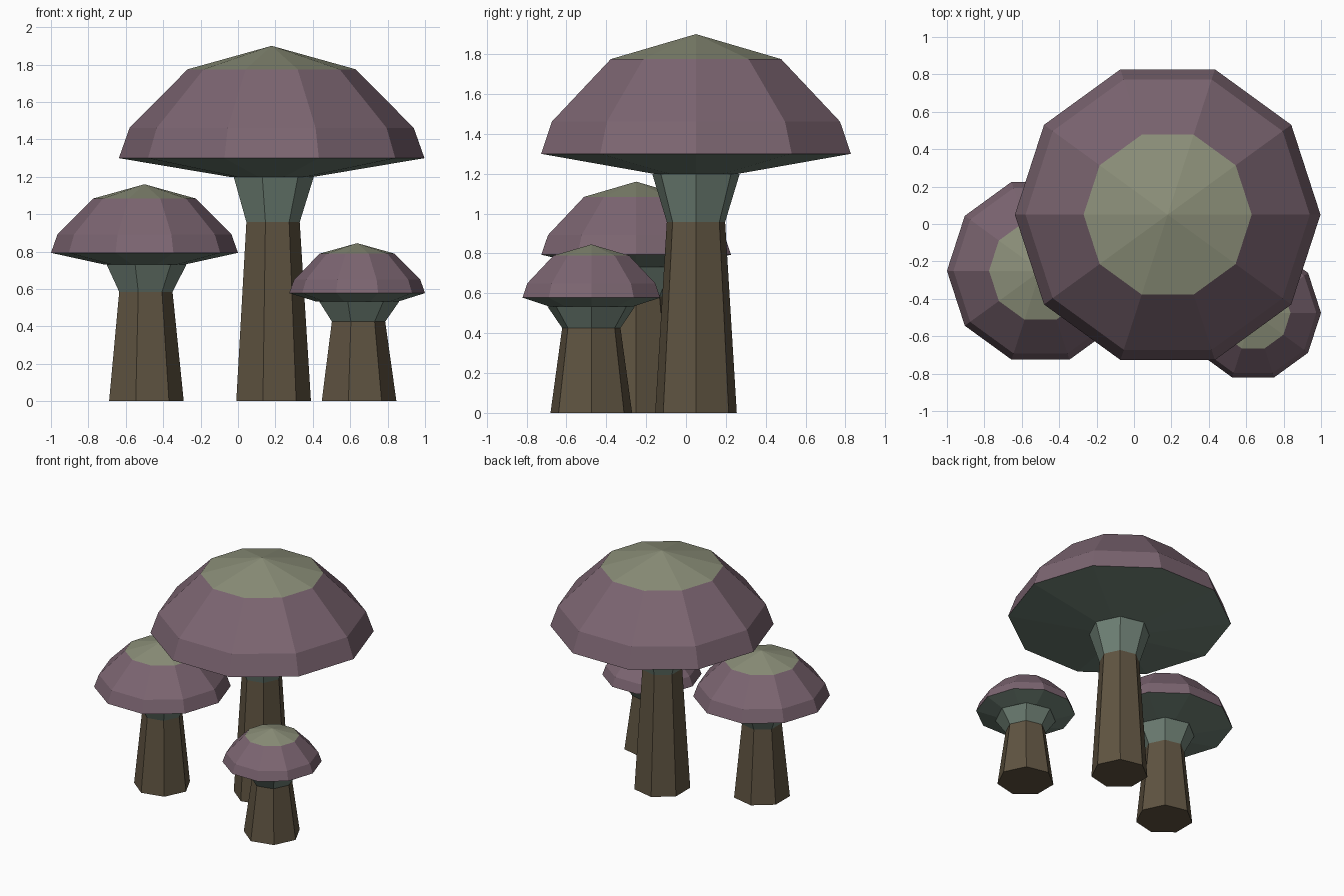
import bpy, bmesh
from math import cos, sin, tau

if "Cube" in bpy.data.objects:
    bpy.data.objects.remove(bpy.data.objects["Cube"])


def material(name, rgb):
    m = bpy.data.materials.new(name)
    m.diffuse_color = (*rgb, 1)
    m.use_nodes = True
    m.node_tree.nodes["Principled BSDF"].inputs["Base Color"].default_value = m.diffuse_color
    return m


PURPLE = material("cap_purple", (0.20, 0.13, 0.165))
MOSS = material("crown_moss", (0.26, 0.275, 0.19))
GREEN = material("gill_green", (0.16, 0.22, 0.18))
BROWN = material("stem_brown", (0.115, 0.088, 0.053))


def lathe(name, sides, profile, bands, location):
    """Faceted solid from (radius, z) rings, one material per band, flat ends."""
    bm = bmesh.new()
    mats = list(dict.fromkeys(bands))
    rings = []
    for r, z in profile:
        n = sides if r else 1
        rings.append([bm.verts.new((r * cos(tau * i / sides), r * sin(tau * i / sides), z))
                      for i in range(n)])
    for lo, hi, mat in zip(rings, rings[1:], bands):
        for i in range(sides):
            j = (i + 1) % sides
            quad = [lo[i], lo[j], hi[j % len(hi)], hi[i % len(hi)]]
            bm.faces.new(list(dict.fromkeys(quad))).material_index = mats.index(mat)
    for ring, mat in ((rings[0][::-1], bands[0]), (rings[-1], bands[-1])):
        if len(ring) > 2:
            bm.faces.new(ring).material_index = mats.index(mat)
    mesh = bpy.data.meshes.new(name)
    bm.to_mesh(mesh)
    bm.free()
    for m in mats:
        mesh.materials.append(m)
    ob = bpy.data.objects.new(name, mesh)
    ob.location = location
    bpy.context.collection.objects.link(ob)


def mushroom(name, x, y, h, cap_r):
    # seven-sided stem flaring into a collar
    lathe(name + "_stem", 7,
          [(0.21, 0), (0.15, 0.504 * h), (0.225, 0.631 * h)],
          [BROWN, GREEN], (x, y, 0))
    # ten-sided cap: gills, purple skirt, mossy crown
    lathe(name + "_cap", 10,
          [(0.22, 0.631 * h), (cap_r, 0.684 * h), (0.93 * cap_r, 0.769 * h),
           (0.55 * cap_r, 0.934 * h), (0, h)],
          [GREEN, PURPLE, PURPLE, MOSS], (x, y, 0))


mushroom("tall_mushroom", 0.18, 0.05, 1.90, 0.817)
mushroom("medium_mushroom", -0.50, -0.25, 1.16, 0.50)
mushroom("small_mushroom", 0.637, -0.475, 0.845, 0.363)
